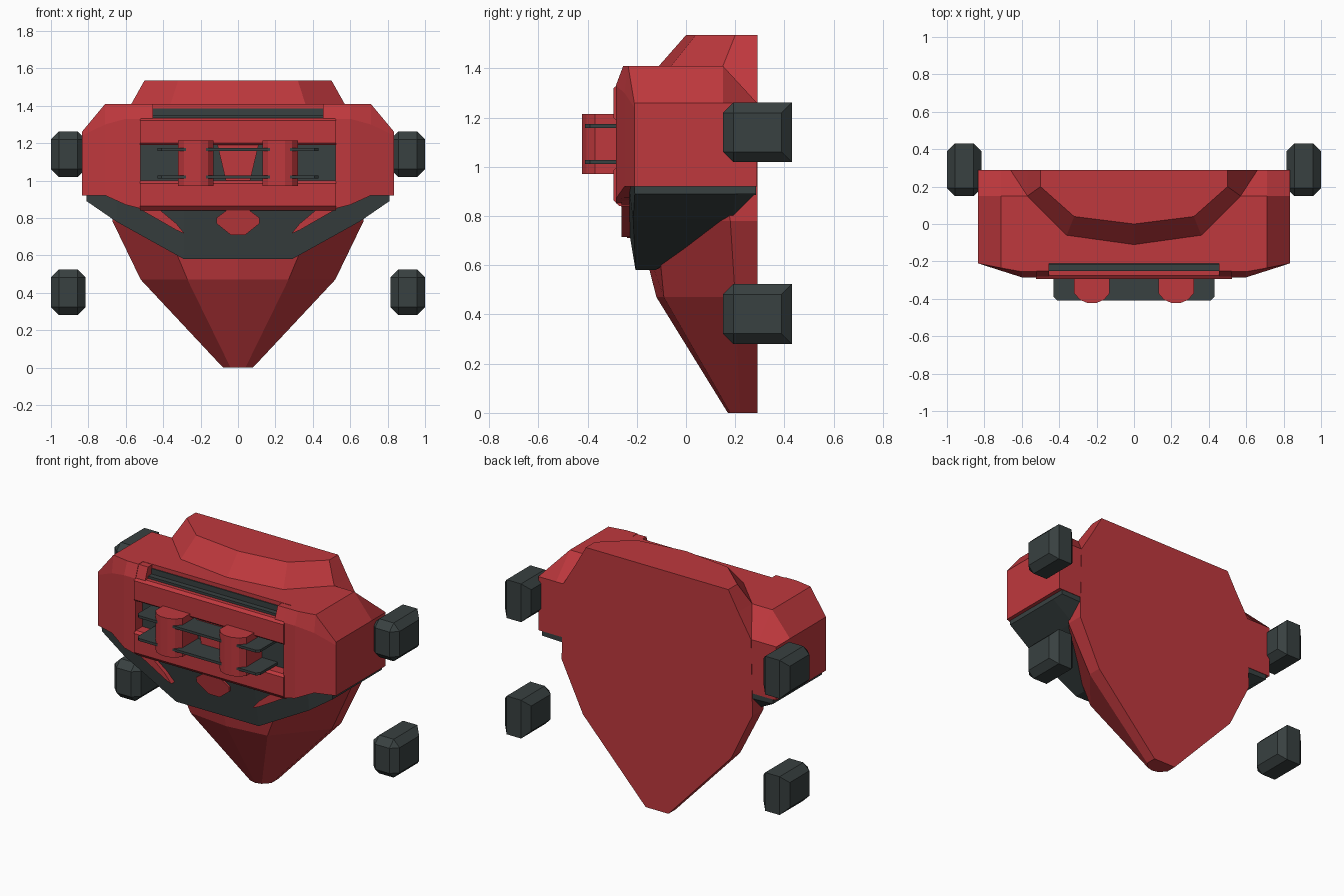
import bpy, bmesh
from mathutils import Vector

cube = bpy.data.objects.get("Cube")
if cube:
    bpy.data.objects.remove(cube, do_unlink=True)


def material(name, colour):
    m = bpy.data.materials.new(name)
    m.use_nodes = True
    m.diffuse_color = colour
    m.node_tree.nodes["Principled BSDF"].inputs["Base Color"].default_value = colour
    return m


RED = material("armour red", (0.52, 0.04, 0.047, 1))
DARK = material("dark grey", (0.04, 0.052, 0.052, 1))


def finish(name, bm, mat):
    bmesh.ops.remove_doubles(bm, verts=bm.verts, dist=0.0005)
    bmesh.ops.recalc_face_normals(bm, faces=bm.faces)
    mesh = bpy.data.meshes.new(name)
    bm.to_mesh(mesh)
    bm.free()
    mesh.materials.append(mat)
    obj = bpy.data.objects.new(name, mesh)
    bpy.context.collection.objects.link(obj)
    return obj


def loft(name, rings, mat):
    """Skin a row of matching closed sections and cap both ends."""
    bm = bmesh.new()
    rows = [[bm.verts.new(p) for p in ring] for ring in rings]
    n = len(rows[0])
    for a, b in zip(rows, rows[1:]):
        for i in range(n):
            j = (i + 1) % n
            bm.faces.new((a[i], a[j], b[j], b[i]))
    bm.faces.new(rows[0])
    bm.faces.new(rows[-1])
    return finish(name, bm, mat)


def across(name, profile, x0, x1, mat):
    """Extrude a (y, z) profile along x."""
    return loft(name, [[(x, y, z) for y, z in profile] for x in (x0, x1)], mat)


def forward(name, outline, y0, y1, mat):
    """Extrude an (x, z) outline along y."""
    return loft(name, [[(x, y, z) for x, z in outline] for y in (y0, y1)], mat)


def upward(name, outline, z0, z1, mat):
    """Extrude an (x, y) outline along z."""
    return loft(name, [[(x, y, z) for x, y in outline] for z in (z0, z1)], mat)


# Keel-shaped hull and collar: z, side x, side y, shoulder x, shoulder y, nose y
BACK = 0.29
hull = []
for z, xs, ys, xm, ym, yn in [
        (0, .08, .22, .04, .18, .17),
        (.47, .52, .2, .27, -.09, -.12),
        (.78, .67, .18, .4, -.12, -.2),
        (1.26, .66, .1, .4, -.13, -.19),
        (1.41, .57, .15, .36, -.06, -.11),
        (1.535, .5, .2, .32, .04, 0)]:
    half = [(xs, BACK), (xs, ys), (xm, ym)]
    ring = half + [(0, yn)] + [(-x, y) for x, y in reversed(half)]
    hull.append([(x, y, z) for x, y in ring])
loft("hull", hull, RED)

# Side wings, lofted outward from the grille
wing_sections = [
    (.52, [(-.285, .85), (-.285, 1.33), (-.255, 1.41), (.15, 1.41), (.288, 1.26), (.288, .92)]),
    (.6, [(-.285, .87), (-.285, 1.33), (-.255, 1.41), (.15, 1.41), (.288, 1.26), (.288, .92)]),
    (.71, [(-.25, .92), (-.25, 1.3), (-.235, 1.41), (.15, 1.41), (.288, 1.26), (.288, .92)]),
    (.835, [(-.21, .92), (-.21, 1.24), (-.21, 1.26), (.15, 1.26), (.288, 1.26), (.288, .92)])]
for side, s in (("left", 1), ("right", -1)):
    loft(side + "_wing", [[(s * x, y, z) for y, z in prof] for x, prof in wing_sections], RED)
    # Slot end block
    across(side + "_slot_end", [(-.2, 1.2), (-.28, 1.2), (-.28, 1.335), (-.252, 1.408), (-.2, 1.408)],
           s * .455, s * .53, RED)
    # Cheek blade below the wing
    forward(side + "_cheek", [(s * x, z) for x, z in
            [(.6, .89), (.45, .87), (.33, .77), (.285, .715), (.33, .735)]], -.262, -.2, RED)

# Centre body, recess and grille bars
across("centre_body", [(-.21, .86), (-.21, 1.41), (.15, 1.41), (.288, 1.26), (.288, .92)],
       -.53, .53, RED)
across("grille_recess", [(-.205, .95), (-.216, .95), (-.216, 1.385), (-.205, 1.385)], -.52, .52, DARK)
across("top_slot", [(-.205, 1.3), (-.25, 1.3), (-.25, 1.35), (-.205, 1.35)], -.455, .455, DARK)
across("upper_bar", [(-.21, 1.19), (-.285, 1.19), (-.295, 1.2), (-.295, 1.32), (-.275, 1.335),
                     (-.25, 1.335), (-.21, 1.32)], -.525, .525, RED)
across("lower_bar", [(-.2, .84), (-.27, .84), (-.295, .865), (-.295, .985), (-.28, 1), (-.2, 1)],
       -.525, .525, RED)
forward("grille_wedge", [(-.11, 1.19), (.11, 1.19), (.065, 1), (-.065, 1)], -.265, -.21, RED)

# Dark chin wrapped around the hull
chin_half = [
    (.81, [(-.21, .92), (-.208, .89), (.2, .89), (.285, .89), (.285, .92)]),
    (.65, [(-.232, .92), (-.215, .78), (.19, .79), (.285, .885), (.285, .92)]),
    (.29, [(-.262, .92), (-.205, .58), (-.125, .58), (.285, .8), (.285, .92)])]
chin = [[(x, y, z) for y, z in p] for x, p in chin_half]
chin += [[(-x, y, z) for x, y, z in ring] for ring in reversed(chin)]
loft("chin", chin, DARK)

# Faceted nose boss on the chin
boss = [(.115, .8), (.055, .845), (-.055, .845), (-.115, .8), (-.115, .77), (-.04, .71), (.04, .71), (.115, .77)]
loft("nose_boss", [[(x, -.2, z) for x, z in boss],
                   [(x, -.24 - (z - .71) * .18, z) for x, z in boss]], RED)

# Twin posts with a rounded front
for side, s in (("left", 1), ("right", -1)):
    post = [(-.095, -.215), (-.095, -.37), (-.065, -.405), (-.025, -.422),
            (.025, -.422), (.065, -.405), (.095, -.37), (.095, -.215)]
    upward(side + "_post", [(s * .225 + x, y) for x, y in post], .97, 1.215, RED)

# Thin rails running through the posts
for name, z in (("lower_rail", 1.02), ("upper_rail", 1.165)):
    rail = [(-.43, -.215), (-.43, -.39), (-.41, -.41), (.41, -.41), (.43, -.39), (.43, -.215)]
    upward(name, rail, z - .008, z + .008, DARK)

# Four chamfered pads, left square along the rear top and bottom edges
def pad(name, centre):
    bm = bmesh.new()
    bmesh.ops.create_cube(bm, size=1)
    for v in bm.verts:
        v.co = v.co * Vector((.185, .28, .243))
    edges = [e for e in bm.edges
             if not (all(v.co.y > 0 for v in e.verts)
                     and abs(e.verts[0].co.x - e.verts[1].co.x) > .1)]
    bmesh.ops.bevel(bm, geom=edges, offset=.042, segments=1, affect='EDGES')
    for v in bm.verts:
        v.co += Vector(centre)
    finish(name, bm, DARK)


for side, s in (("left", 1), ("right", -1)):
    for level, z in (("lower", .402), ("upper", 1.14)):
        pad(f"{side}_{level}_pad", (s * .9075, .29, z))
